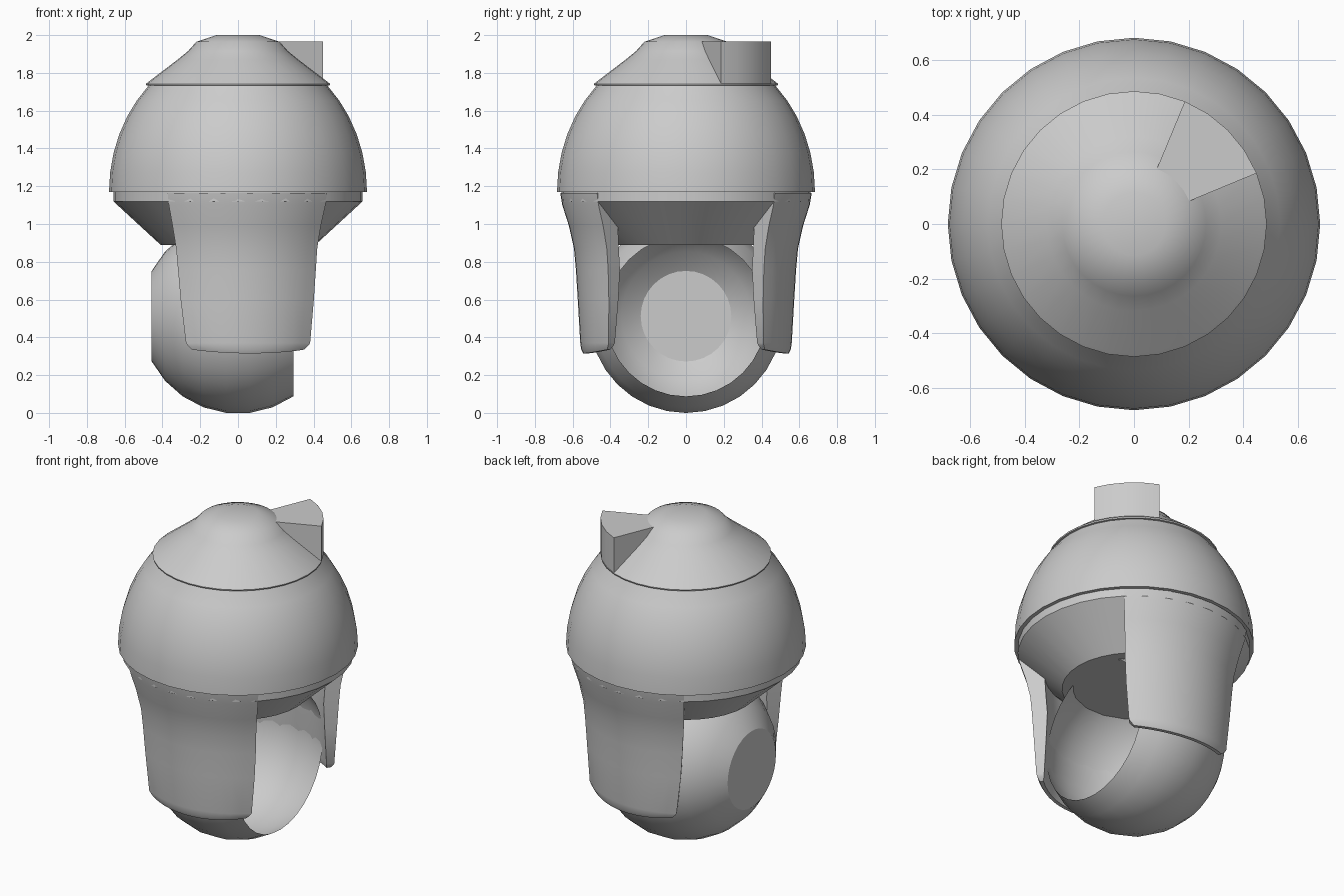
import bpy, bmesh
from math import sin, cos, pi, radians, sqrt
from mathutils import Vector, Matrix

old = bpy.data.objects.get("Cube")
if old:
    bpy.data.objects.remove(old, do_unlink=True)

grey = bpy.data.materials.new("light grey")
grey.use_nodes = True
grey.diffuse_color = (0.6, 0.6, 0.6, 1)
grey.node_tree.nodes["Principled BSDF"].inputs["Base Color"].default_value = (0.6, 0.6, 0.6, 1)

SEGMENTS = 32


def finish(bm, name):
    bmesh.ops.remove_doubles(bm, verts=bm.verts, dist=0.0005)
    bmesh.ops.recalc_face_normals(bm, faces=bm.faces)
    mesh = bpy.data.meshes.new(name)
    bm.to_mesh(mesh)
    bm.free()
    mesh.materials.append(grey)
    obj = bpy.data.objects.new(name, mesh)
    bpy.context.collection.objects.link(obj)
    bpy.ops.object.select_all(action="DESELECT")
    obj.select_set(True)
    bpy.context.view_layer.objects.active = obj
    bpy.ops.object.shade_smooth_by_angle(angle=radians(30))
    return obj


def lathe(name, profile, place=Matrix()):
    """Spin (radius, height) points around z, then place the result."""
    bm = bmesh.new()
    verts = [bm.verts.new((r, 0, z)) for r, z in profile]
    edges = [bm.edges.new(pair) for pair in zip(verts, verts[1:])]
    bmesh.ops.spin(bm, geom=verts + edges, cent=(0, 0, 0), axis=(0, 0, 1),
                   angle=2 * pi, steps=SEGMENTS, use_duplicate=False)
    bm.transform(place)
    return finish(bm, name)


def loft(name, rings):
    """Skin a stack of closed rings and cap both ends."""
    bm = bmesh.new()
    rows = [[bm.verts.new(p) for p in ring] for ring in rings]
    n = len(rows[0])
    for low, high in zip(rows, rows[1:]):
        for i in range(n):
            j = (i + 1) % n
            bm.faces.new((low[i], low[j], high[j], high[i]))
    half = n // 2
    for row in (rows[0], rows[-1]):
        for i in range(half - 1):
            bm.faces.new((row[i], row[i + 1], row[n - 2 - i], row[n - 1 - i]))
    return finish(bm, name)


# Domed housing: top cap, hood, elliptical shell, rim and tapered underside
BASE, RADIUS, HEIGHT = 1.17, 0.683, 0.78
crown = [(0, 2), (0.115, 2), (0.22, 1.965), (0.265, 1.915), (0.32, 1.87),
         (0.475, 1.752), (0.487, 1.742), (0.485, 1.734), (0.474, 1.732)]
shell = [(RADIUS * cos(a), BASE + HEIGHT * sin(a))
         for a in (radians(46 * (1 - i / 6)) for i in range(7))]
skirt = [(0.66, BASE), (0.66, 1.12), (0.41, 0.89), (0, 0.89)]
lathe("dome_housing", crown + shell + skirt)

# Hollow camera ball: axis along x, open at +x, flat cap at -x
BALL, CENTRE, STEP = 0.516, 0.512, pi / 13
ball = [(BALL * cos(k * STEP), BALL * sin(k * STEP))
        for k in (i - 4.5 for i in range(9))]
ball = [(0, ball[0][1])] + ball
lathe("camera_ball", ball[:-1],
      Matrix.Translation((0, 0, CENTRE)) @ Matrix.Rotation(pi / 2, 4, "Y"))


# Curved side arms: height, outer radius, inner radius, +x and -x end angles
ARM = [(1.165, 0.666, 0.51, 45, 34), (1.1, 0.655, 0.51, 45, 34),
       (0.99, 0.62, 0.51, 45, 34), (0.87, 0.593, 0.503, 45, 33.5),
       (0.76, 0.583, 0.495, 45, 33), (0.6, 0.573, 0.502, 44.5, 32),
       (0.37, 0.56, 0.515, 43, 29.5), (0.335, 0.555, 0.518, 42, 28.5),
       (0.315, 0.545, 0.523, 40, 26.5)]


def arm_ring(z, outer, inner, plus, minus, side, sag):
    steps = 12
    ring = []
    for i in range(steps + 1):
        t = i / steps
        a = radians(-minus + t * (plus + minus))
        lift = sag * (2 * t - 1) ** 2
        ring.append((a, z + lift))
    return ([(outer * sin(a), side * outer * cos(a), h) for a, h in ring] +
            [(inner * sin(a), side * inner * cos(a), h) for a, h in reversed(ring)])


for name, side in (("front_arm", -1), ("back_arm", 1)):
    loft(name, [arm_ring(*row, side, 0.02 if row[0] < 0.35 else 0) for row in ARM])

# Wedge block standing on the hood
angles = [radians(22.5 + 11.25 * i) for i in range(5)]
plan = [(0.487, a) for a in angles] + [(0.215, a) for a in reversed(angles)]
loft("top_wedge", [[(r * cos(a), r * sin(a), z) for r, a in plan]
                   for z in (1.745, 1.965)])
